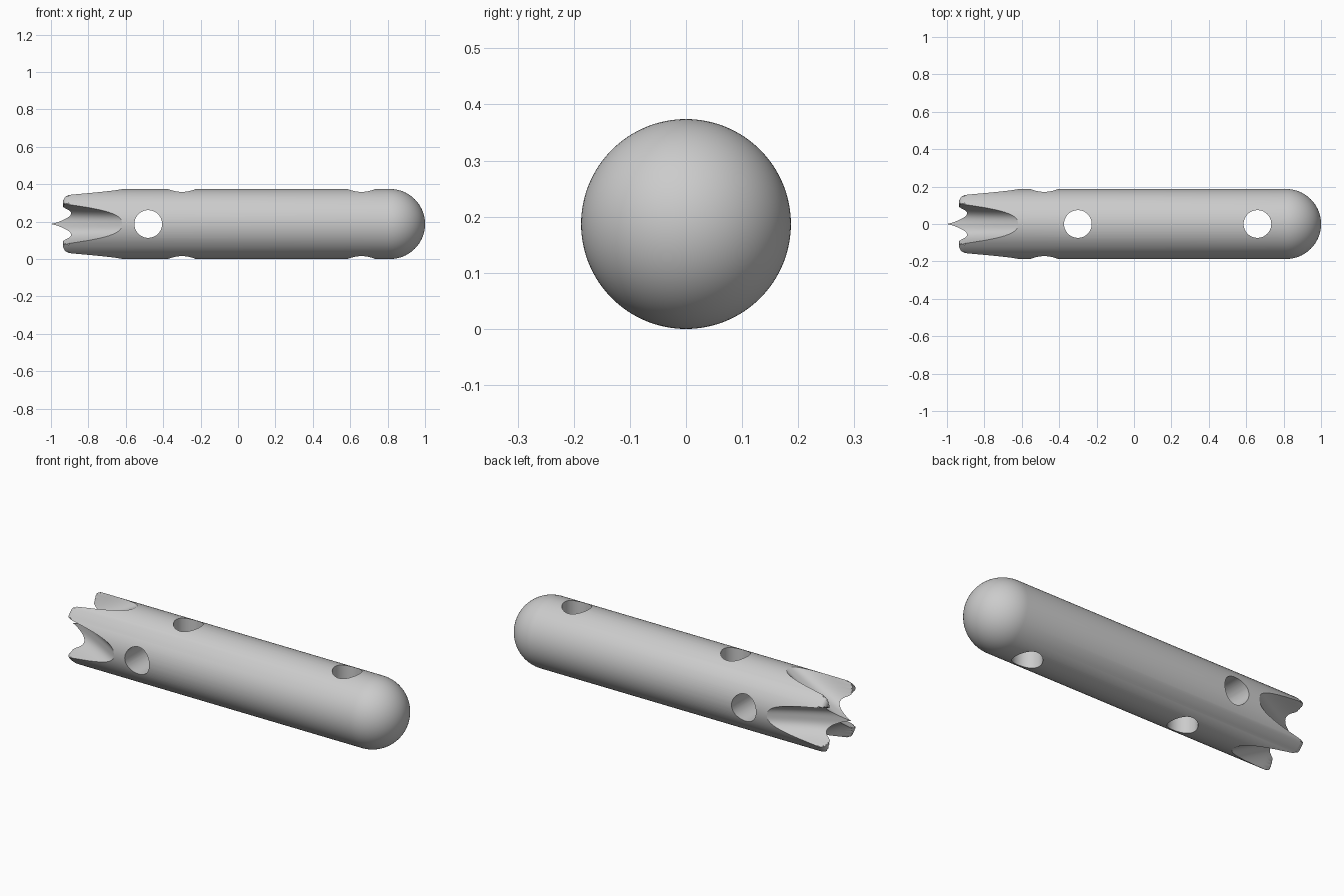
import bpy, bmesh, math

if "Cube" in bpy.data.objects:
    bpy.data.objects.remove(bpy.data.objects["Cube"])

R = 0.187          # body radius, axis lies along x at z = R
SEG = 128
TAIL_RINGS = 48


def tail_x(y, z):
    """Four scooped flutes meeting in a central point, leaving four rounded prongs."""
    u, w = max(abs(y), abs(z)), min(abs(y), abs(z))
    r = math.hypot(y, z)
    scoop = -1 + 0.38 * (u / R) ** 0.8 - 212 * w ** 3
    t = min(max((r - 0.06) / 0.04, 0), 1)
    limit = -1.1 + 0.165 * t * t * (3 - 2 * t)
    c = 0.03
    d = min(max(r - (R - c), 0), c)
    limit += c - math.sqrt(max(c * c - d * d, 0))
    # smooth blend of prong end and scoop
    k = 0.02 * t
    if k < 1e-6:
        return max(scoop, limit)
    h = max(k - abs(scoop - limit), 0) / k
    return max(scoop, limit) + h * h * k * 0.25


def build_body():
    bm = bmesh.new()
    angles = [2 * math.pi * i / SEG for i in range(SEG)]

    def ring(radius, x_of):
        out = []
        for a in angles:
            y, z = radius * math.cos(a), radius * math.sin(a)
            out.append(bm.verts.new((x_of(y, z), y, z + R)))
        return out

    # fluted tail, then straight wall, then round nose
    rings = [ring(R * i / TAIL_RINGS, tail_x) for i in range(1, TAIL_RINGS + 1)]
    for i in range(24):
        a = math.pi / 2 * i / 24
        x = 1 - R + R * math.sin(a)
        rings.append(ring(R * math.cos(a), lambda y, z, x=x: x))
    for a, b in zip(rings, rings[1:]):
        for i in range(SEG):
            j = (i + 1) % SEG
            bm.faces.new((a[i], a[j], b[j], b[i]))
    for end, x in ((rings[0], -1), (rings[-1], 1)):
        tip = bm.verts.new((x, 0, R))
        for i in range(SEG):
            bm.faces.new((end[i], end[(i + 1) % SEG], tip))
    bmesh.ops.recalc_face_normals(bm, faces=bm.faces)
    mesh = bpy.data.meshes.new("rod_body")
    bm.to_mesh(mesh)
    bm.free()
    obj = bpy.data.objects.new("rod_body", mesh)
    bpy.context.collection.objects.link(obj)
    return obj


body = build_body()

# cross-drilled holes: one front to back, two top to bottom
cutters = []
for x, rot in ((-0.48, math.pi / 2), (-0.30, 0), (0.66, 0)):
    bpy.ops.mesh.primitive_cylinder_add(vertices=64, radius=0.074, depth=0.6,
                                        location=(x, 0, R), rotation=(rot, 0, 0))
    cutter = bpy.context.object
    cutter.name = "hole_cutter"
    cutter.hide_render = True
    mod = body.modifiers.new("hole", 'BOOLEAN')
    mod.operation = 'DIFFERENCE'
    mod.solver = 'EXACT'
    mod.object = cutter
    cutters.append(cutter)

bpy.ops.object.select_all(action='DESELECT')
body.select_set(True)
bpy.context.view_layer.objects.active = body
for mod in list(body.modifiers):
    bpy.ops.object.modifier_apply(modifier=mod.name)
for cutter in cutters:
    bpy.data.objects.remove(cutter)
bpy.ops.object.shade_smooth_by_angle(angle=math.radians(30))
